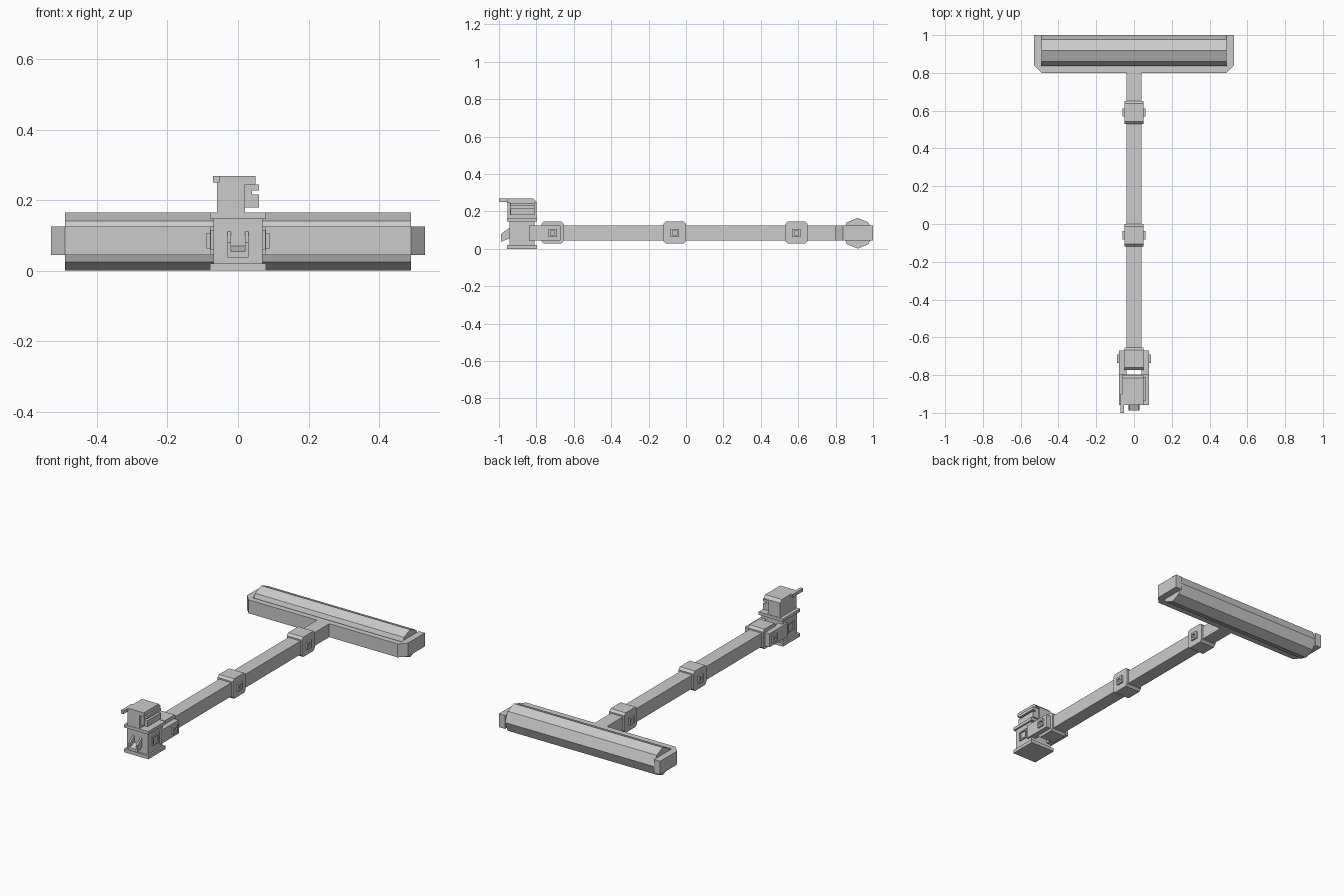
import bpy, bmesh, math

if "Cube" in bpy.data.objects:
    bpy.data.objects.remove(bpy.data.objects["Cube"])


def finish(name, bm):
    bmesh.ops.recalc_face_normals(bm, faces=bm.faces)
    me = bpy.data.meshes.new(name)
    bm.to_mesh(me)
    bm.free()
    ob = bpy.data.objects.new(name, me)
    bpy.context.collection.objects.link(ob)
    return ob


def prism(name, pts, lo, hi, axis):
    """Extrude a 2D profile along x (profile in y,z) or z (profile in x,y)."""
    def place(p, d):
        return (d, p[0], p[1]) if axis == 'x' else (p[0], p[1], d)
    bm = bmesh.new()
    a = [bm.verts.new(place(p, lo)) for p in pts]
    b = [bm.verts.new(place(p, hi)) for p in pts]
    bm.faces.new(a)
    bm.faces.new(b[::-1])
    for i in range(len(pts)):
        j = (i + 1) % len(pts)
        bm.faces.new((a[i], a[j], b[j], b[i]))
    return finish(name, bm)


def box(name, x, y, z):
    return prism(name, [(y[0], z[0]), (y[1], z[0]), (y[1], z[1]), (y[0], z[1])],
                 x[0], x[1], 'x')


def chamfered(y, z, c):
    """Rectangle in y,z with its four corners cut."""
    return [(y[0] + c, z[0]), (y[1] - c, z[0]), (y[1], z[0] + c), (y[1], z[1] - c),
            (y[1] - c, z[1]), (y[0] + c, z[1]), (y[0], z[1] - c), (y[0], z[0] + c)]


def square_ring(name, x, y, z, w):
    """Raised square frame on a side face."""
    bm = bmesh.new()
    outer = [(y[0], z[0]), (y[1], z[0]), (y[1], z[1]), (y[0], z[1])]
    inner = [(y[0] + w, z[0] + w), (y[1] - w, z[0] + w),
             (y[1] - w, z[1] - w), (y[0] + w, z[1] - w)]
    rings = [[bm.verts.new((d, *p)) for p in ps]
             for d, ps in ((x[0], outer), (x[1], outer), (x[1], inner), (x[0], inner))]
    for k in range(4):
        r, s = rings[k], rings[(k + 1) % 4]
        for i in range(4):
            j = (i + 1) % 4
            bm.faces.new((r[i], r[j], s[j], s[i]))
    return finish(name, bm)


ARM_Z = (0.045, 0.125)

# Roller: octagonal bar with a vertex at the top
roller = [(0.918 + 0.082 * math.cos(i * math.pi / 4), 0.083 + 0.082 * math.sin(i * math.pi / 4))
          for i in range(8)]
prism("roller", roller, -0.49, 0.49, 'x')

# Roller frame: U shape with cut front corners, open at the back
half = [(0.49, 1.0), (0.53, 1.0), (0.53, 0.84), (0.49, 0.80)]
left = [(-x, y) for x, y in reversed(half)]
prism("roller_frame", half + left + [(-0.49, 0.835), (0.49, 0.835)], *ARM_Z, 'z')

# Long arm
box("arm", (-0.04, 0.04), (-0.77, 0.805), ARM_Z)

# Three collars with square bosses on both sides
for n, yc in enumerate((0.59, -0.06, -0.713)):
    prism(f"collar_{n}", chamfered((yc - 0.06, yc + 0.06), (0.028, 0.146), 0.013),
          -0.05, 0.05, 'x')
    reach = 0.09 if n == 2 else 0.06
    for s in (-1, 1):
        square_ring(f"collar_boss_{n}", (s * 0.045, s * reach),
                    (yc - 0.022, yc + 0.022), (0.063, 0.107), 0.011)

# Yoke plates joining arm and head
for s in (-1, 1):
    box("yoke_plate", (s * 0.04, s * 0.08), (-0.84, -0.67), ARM_Z)
    # Side window panels on the head
    square_ring("side_panel", (s * 0.065, s * 0.078), (-0.91, -0.85), (0.06, 0.115), 0.008)

# Head body with base and top plates
box("base_plate", (-0.08, 0.08), (-0.957, -0.797), (0, 0.02))
box("head_body", (-0.07, 0.07), (-0.945, -0.81), (0.02, 0.147))
box("top_plate", (-0.08, 0.08), (-0.957, -0.797), (0.147, 0.165))

# Front chute: two cheeks and a sloping floor
cheek = [(-0.944, 0.112), (-0.988, 0.08), (-0.988, 0.038), (-0.944, 0.055)]
for s in (-1, 1):
    prism("chute_cheek", cheek, s * 0.02, s * 0.03, 'x')
prism("chute_floor", [(-0.944, 0.07), (-0.988, 0.055), (-0.988, 0.038), (-0.944, 0.055)],
      -0.02, 0.02, 'x')

# Upper housing with a wider cap
box("upper_housing", (-0.06, 0.02), (-0.955, -0.80), (0.165, 0.25))
prism("upper_cap", [(-0.957, 0.245), (-0.80, 0.245), (-0.80, 0.252), (-0.816, 0.268),
                    (-0.957, 0.268)], -0.06, 0.05, 'x')

# Rails on the right of the housing
box("rail_backing", (0.02, 0.04), (-0.94, -0.81), (0.18, 0.247))
box("rail_top", (0.04, 0.06), (-0.937, -0.81), (0.228, 0.245))
box("rail_bottom", (0.04, 0.06), (-0.937, -0.81), (0.18, 0.216))

# Forward lever at the top left
box("lever", (-0.071, -0.053), (-1.0, -0.90), (0.25, 0.268))
